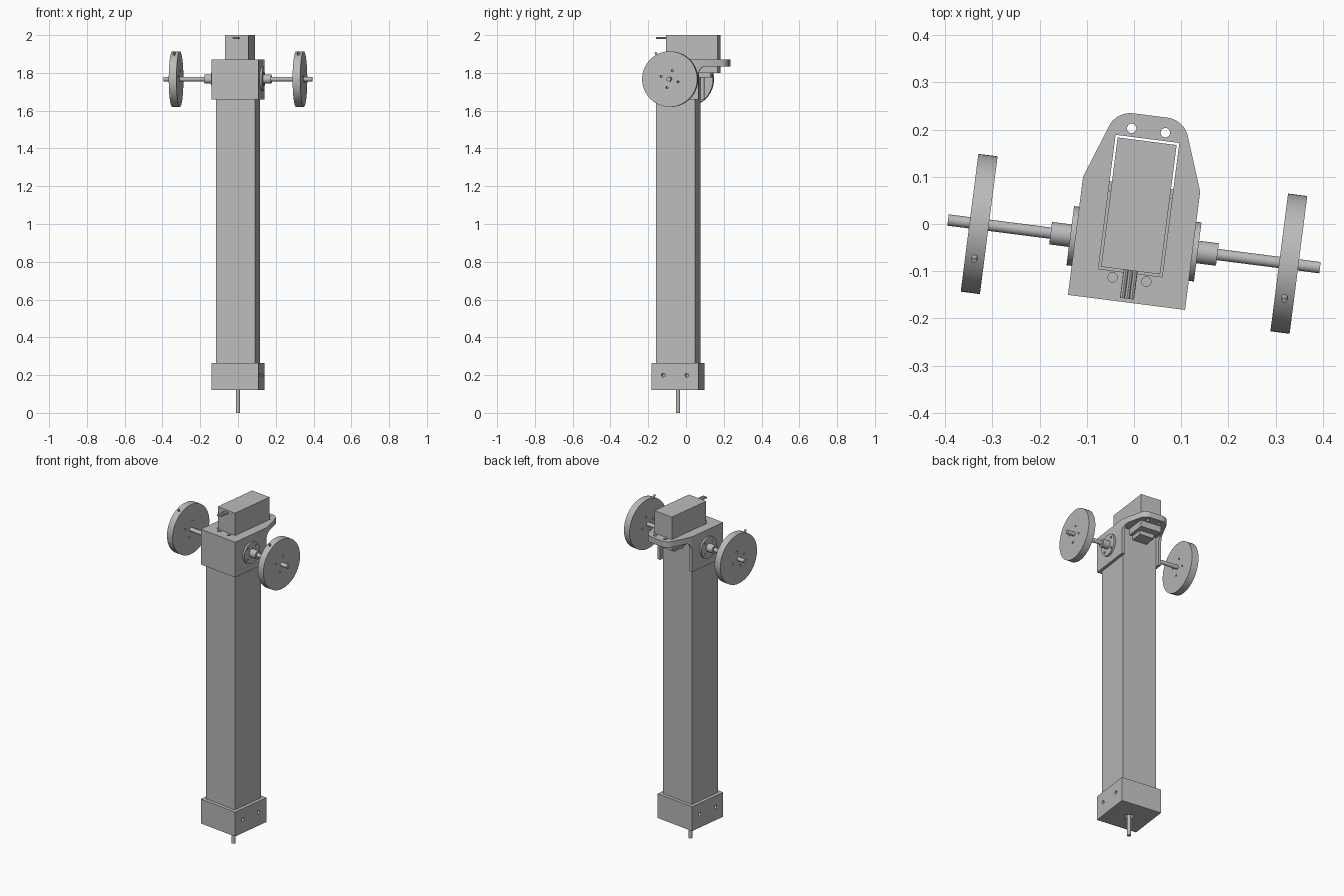
import bpy, bmesh, math
from mathutils import Matrix, Vector

if "Cube" in bpy.data.objects:
    bpy.data.objects.remove(bpy.data.objects["Cube"])

metal = bpy.data.materials.new("plain_grey")
grey = (0.5, 0.5, 0.5, 1)
metal.use_nodes = True
metal.diffuse_color = grey
metal.node_tree.nodes["Principled BSDF"].inputs["Base Color"].default_value = grey

# The whole assembly is turned slightly about its upright axis
PLACE = Matrix.Translation((0, -0.042, 0)) @ Matrix.Rotation(math.radians(-7.3), 4, 'Z')
AXLE_Z = 1.767


def make(name, bm):
    bmesh.ops.recalc_face_normals(bm, faces=bm.faces[:])
    bm.transform(PLACE)
    mesh = bpy.data.meshes.new(name)
    bm.to_mesh(mesh)
    bm.free()
    mesh.materials.append(metal)
    ob = bpy.data.objects.new(name, mesh)
    bpy.context.collection.objects.link(ob)
    return ob


def box(name, x, y, z):
    bm = bmesh.new()
    bmesh.ops.create_cube(bm, size=1)
    for v in bm.verts:
        v.co = [a + (b - a) * (c + 0.5) for (a, b), c in zip((x, y, z), v.co)]
    return make(name, bm)


def rod(name, a, b, r, sides=32):
    a, b = Vector(a), Vector(b)
    bm = bmesh.new()
    turn = (b - a).to_track_quat('Z', 'Y').to_matrix().to_4x4()
    bmesh.ops.create_cone(bm, cap_ends=True, segments=sides, radius1=r, radius2=r,
                          depth=(b - a).length, matrix=Matrix.Translation((a + b) / 2) @ turn)
    return make(name, bm)


def prism(name, points, move):
    bm = bmesh.new()
    face = bm.faces.new([bm.verts.new(p) for p in points])
    ext = bmesh.ops.extrude_face_region(bm, geom=[face])
    bmesh.ops.translate(bm, vec=move, verts=[g for g in ext["geom"] if isinstance(g, bmesh.types.BMVert)])
    return make(name, bm)


def activate(ob):
    bpy.ops.object.select_all(action='DESELECT')
    ob.select_set(True)
    bpy.context.view_layer.objects.active = ob


def cut(ob, cutters):
    activate(ob)
    for c in cutters:
        c.hide_render = True
        mod = ob.modifiers.new("cut", 'BOOLEAN')
        mod.operation = 'DIFFERENCE'
        mod.solver = 'EXACT'
        mod.object = c
        bpy.ops.object.modifier_apply(modifier=mod.name)
        bpy.data.objects.remove(c)


def smooth(ob):
    activate(ob)
    bpy.ops.object.shade_smooth_by_angle(angle=math.radians(30))


def arc(cx, cy, r, start, end, n=8):
    steps = [math.radians(start + (end - start) * i / n) for i in range(n + 1)]
    return [(cx + r * math.cos(t), cy + r * math.sin(t)) for t in steps]


# Square column
box("column", (-.105, .105), (-.105, .105), (.2, 1.835))

# Base block with cross holes and a recess around the bottom shaft
base = box("base_block", (-.125, .125), (-.125, .125), (.12, .265))
cut(base, [rod("hole", (s * .09, y, .2), (s * .2, y, .2), .01, 20)
           for s in (-1, 1) for y in (-.063, .063)]
    + [rod("recess", (0, 0, .1), (0, 0, .15), .023)])
smooth(base)
smooth(rod("bottom_shaft", (0, 0, 0), (0, 0, .18), .011))

# Top bracket: rounded plate outline, hollowed and cut away below the rear ledge
right = [(.125, -.125), (.125, .127)] + arc(.036, .222, .052, 28, 90)
outline = right + [(-x, y) for x, y in reversed(right)]
bracket = prism("top_bracket", [(x, y, 1.66) for x, y in outline], (0, 0, .21))
fillet = arc(.165, 1.795, .04, 180, 90)
ledge = [(.125, 1.6)] + fillet + [(.4, 1.835), (.4, 1.6)]
cutters = [prism("ledge_cutter", [(-.3, y, z) for y, z in ledge], (.6, 0, 0)),
           box("hollow", (-.108, .108), (-.108, .3), (1.6, 1.835)),
           box("motor_slot", (-.068, .068), (-.062, .224), (1.8, 1.9))]
for x in (-.036, .036):
    cutters += [rod("hole", (x, y, 1.8), (x, y, 1.9), .01, 20) for y in (-.076, .242)]
cut(bracket, cutters)
smooth(bracket)

# Servo motor and its cable
box("motor_body", (-.063, .063), (-.057, .219), (1.80, 2.0))
box("motor_lower_case", (-.045, .045), (.1, .18), (1.775, 1.81))
for i in (-1, 0, 1):
    smooth(rod("cable_wire", (i * .01, -.05, 1.985), (i * .01, -.117, 1.985), .005, 12))

# Axle with a flange, sleeve and wheel on each side
smooth(rod("axle", (-.397, 0, AXLE_Z), (.397, 0, AXLE_Z), .012))


def ring(r, start):
    angles = [math.radians(start + 90 * i) for i in range(4)]
    return [(r * math.cos(t), AXLE_Z + r * math.sin(t)) for t in angles]


for side, s in (("right", -1), ("left", 1)):
    flange = rod(side + "_flange", (s * .12, 0, AXLE_Z), (s * .136, 0, AXLE_Z), .063, 40)
    cut(flange, [rod("hole", (s * .127, y, z), (s * .2, y, z), .007, 12) for y, z in ring(.045, 45)])
    smooth(flange)
    smooth(rod(side + "_sleeve", (s * .13, 0, AXLE_Z), (s * .178, 0, AXLE_Z), .024))
    wheel = rod(side + "_wheel", (s * .31, 0, AXLE_Z), (s * .351, 0, AXLE_Z), .147, 64)
    cut(wheel, [rod("hole", (s * .25, y, z), (s * .4, y, z), .006, 12) for y, z in ring(.047, 72)])
    smooth(wheel)
    # Set screw leaning forward out of the rim
    out = Vector((0, -math.sin(math.radians(29)), math.cos(math.radians(29))))
    centre = Vector((s * .331, 0, AXLE_Z))
    smooth(rod(side + "_set_screw", centre + out * .12, centre + out * .162, .006, 16))
